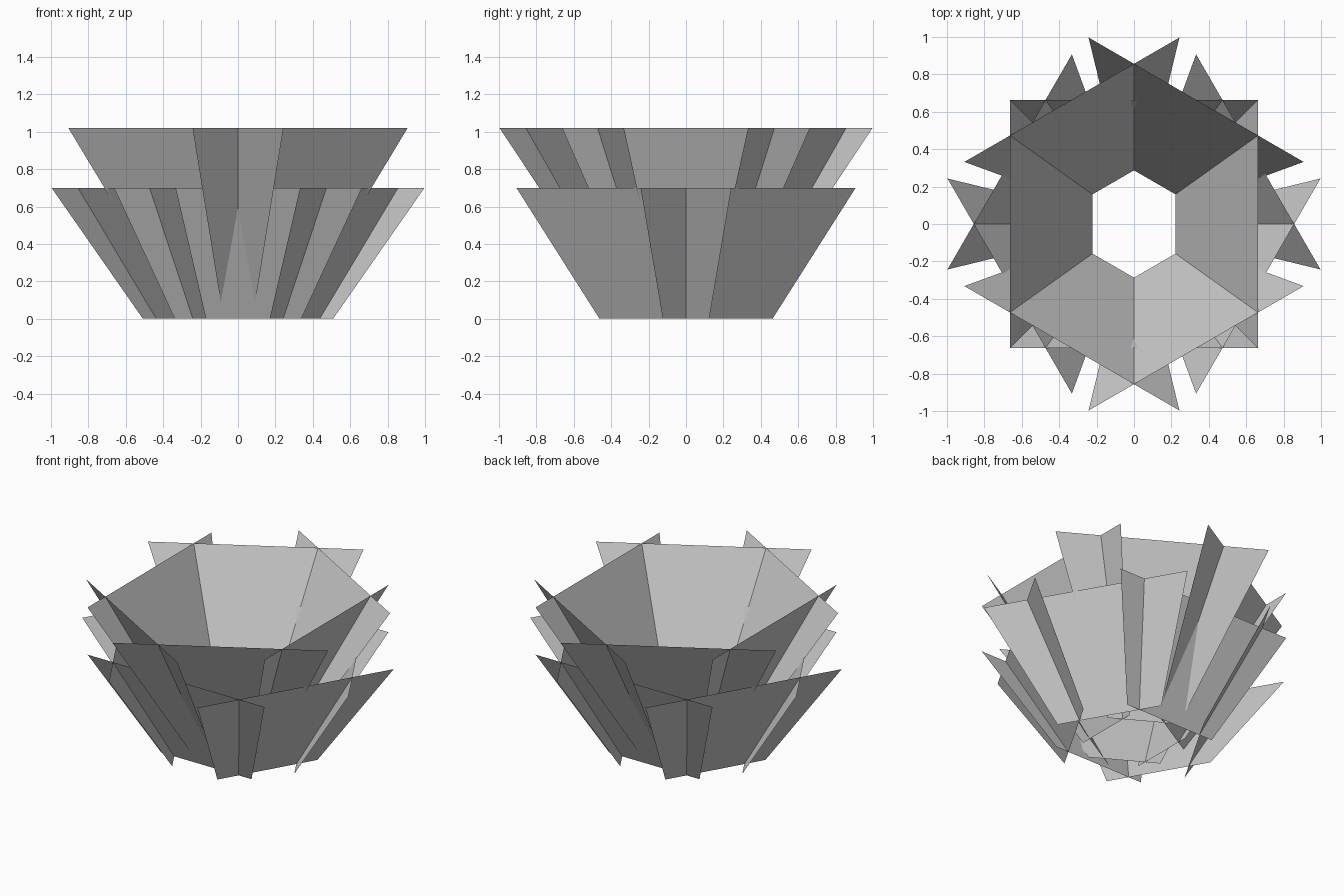
import bpy
import bmesh
from math import radians
from mathutils import Matrix

if "Cube" in bpy.data.objects:
    bpy.data.objects.remove(bpy.data.objects["Cube"])

# Top edges of one side panel and one slanted panel; the rest are mirrored
SIDE = ((0.663, -0.663), (0.663, 0.663))
SLANT = ((0.907, 0.332), (-0.243, 0.997))


def leaf_tier(name, z_low, z_high, taper, turn):
    """Ring of six flat, crossing trapezoid leaves tapering to the base."""
    bm = bmesh.new()

    def panel(edge, sx, sy):
        (ax, ay), (bx, by) = [(x * sx, y * sy) for x, y in edge]
        pts = [(ax * taper, ay * taper, z_low), (bx * taper, by * taper, z_low),
               (bx, by, z_high), (ax, ay, z_high)]
        if sx * sy < 0:
            pts.reverse()
        bm.faces.new([bm.verts.new(p) for p in pts])

    for sx in (1, -1):
        panel(SIDE, sx, sx)
        for sy in (1, -1):
            panel(SLANT, sx, sy)
    bmesh.ops.transform(bm, matrix=Matrix.Rotation(radians(turn), 4, 'Z'),
                        verts=bm.verts)
    mesh = bpy.data.meshes.new(name)
    bm.to_mesh(mesh)
    bm.free()
    obj = bpy.data.objects.new(name, mesh)
    bpy.context.collection.objects.link(obj)
    return obj


# Short wide outer leaves and tall steep inner leaves, turned a quarter
leaf_tier("outer_leaves", 0.0, 0.70, 0.51, 90)
leaf_tier("inner_leaves", 0.02, 1.02, 0.335, 0)
